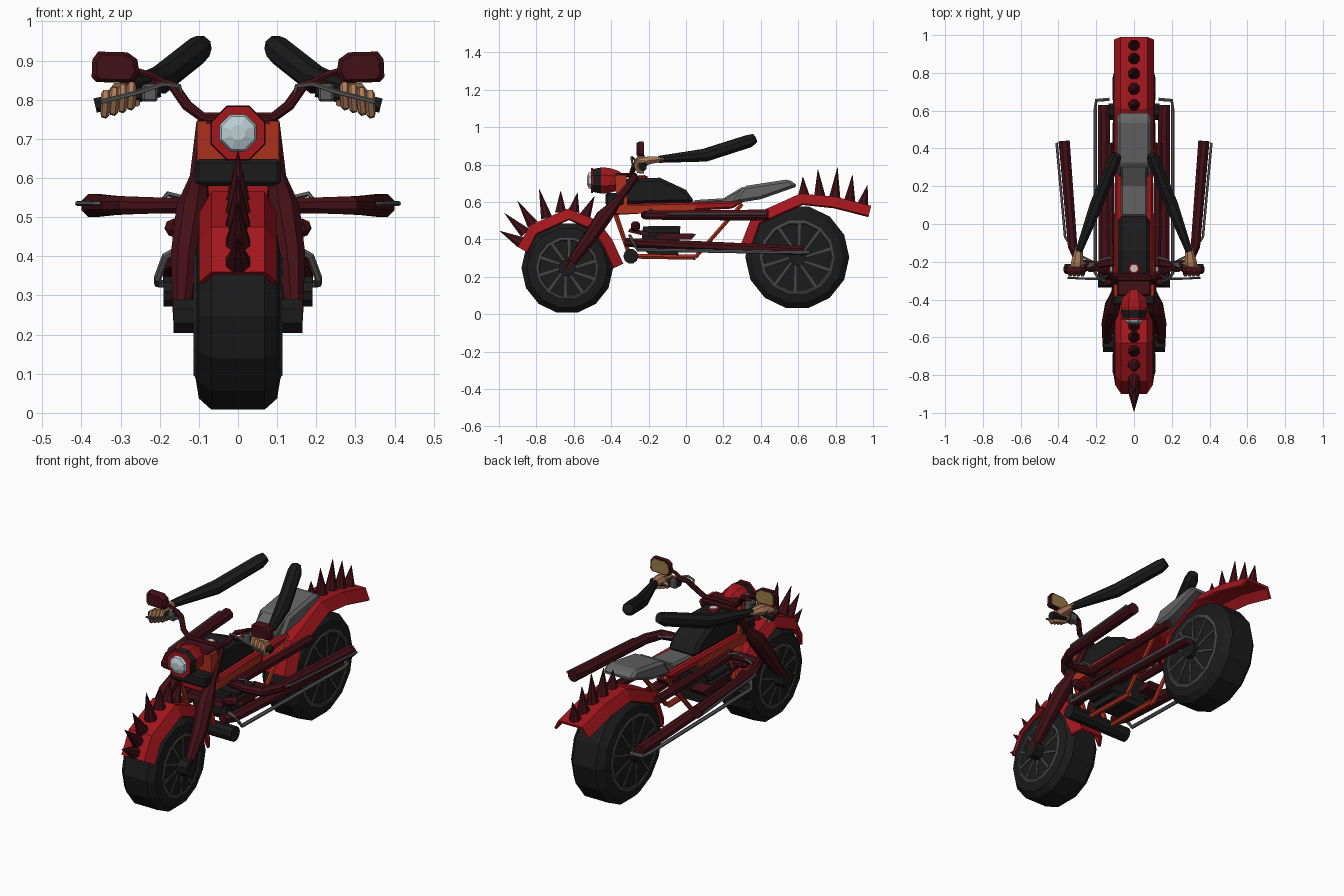
import bpy, bmesh, math
from mathutils import Vector as V

if "Cube" in bpy.data.objects:
    bpy.data.objects.remove(bpy.data.objects["Cube"])

MATS = {}
COLS = dict(red=(.36, .008, .012), orange=(.42, .03, .012), dark=(.055, .005, .008), black=(.011, .011, .011),
            rim=(.06, .06, .06), seat=(.13, .13, .13), steel=(.11, .11, .11), skin=(.42, .2, .1),
            glass=(.5, .62, .65), gold=(.3, .2, .06), white=(.8, .8, .8))


def finish(bm, name, col, mirror=False, bevel=0, solid=0):
    bmesh.ops.recalc_face_normals(bm, faces=bm.faces)
    me = bpy.data.meshes.new(name)
    bm.to_mesh(me)
    bm.free()
    if col not in MATS:
        MATS[col] = bpy.data.materials.new(col)
        MATS[col].diffuse_color = (*COLS[col], 1)
    me.materials.append(MATS[col])
    ob = bpy.data.objects.new(name, me)
    bpy.context.collection.objects.link(ob)
    if solid:
        m = ob.modifiers.new("solid", 'SOLIDIFY')
        m.thickness, m.offset = solid, -1
    if bevel:
        m = ob.modifiers.new("bevel", 'BEVEL')
        m.width, m.segments = bevel, 1
    if mirror:
        ob.modifiers.new("mirror", 'MIRROR')
    return ob


def tube(name, pts, radii, col, n=8, axis=None, mirror=False, bm=None, flat=1):
    """Rings swept along points; with an axis given it is a lathe."""
    own = bm is None
    bm = bm or bmesh.new()
    pts = [V(p) for p in pts]
    if not isinstance(radii, (list, tuple)):
        radii = [radii] * len(pts)
    u, rings = V((0, 0, 1)), []
    for i, (p, r) in enumerate(zip(pts, radii)):
        t = V(axis) if axis else (pts[min(i + 1, len(pts) - 1)] - pts[max(i - 1, 0)])
        t.normalize()
        if abs(u.dot(t)) > .97:
            u = V((0, 1, 0))
        u = (u - t * u.dot(t)).normalized()
        w = t.cross(u)
        angs = [2 * math.pi * (k + .5) / n for k in range(n)]
        rings.append([bm.verts.new(p + u * math.cos(a) * r * flat + w * math.sin(a) * r) for a in angs])
    for a, b in zip(rings, rings[1:]):
        for k in range(n):
            bm.faces.new((a[k], a[(k + 1) % n], b[(k + 1) % n], b[k]))
    bm.faces.new(rings[0])
    bm.faces.new(rings[-1])
    return finish(bm, name, col, mirror) if own else bm


def prism(name, prof, x0, x1, col, mirror=False, bevel=0):
    """Side profile (y, z) extruded from x0 to x1."""
    bm = bmesh.new()
    f = bm.faces.new([bm.verts.new((x0, y, z)) for y, z in prof])
    g = bmesh.ops.extrude_face_region(bm, geom=[f])
    bmesh.ops.translate(bm, vec=(x1 - x0, 0, 0), verts=[v for v in g['geom'] if isinstance(v, bmesh.types.BMVert)])
    return finish(bm, name, col, mirror, bevel)


def box(name, x, y, z, col, mirror=False, bevel=0):
    return prism(name, [(y[0], z[0]), (y[1], z[0]), (y[1], z[1]), (y[0], z[1])], x[0], x[1], col, mirror, bevel)


def fender(name, path, half):
    bm, rows = bmesh.new(), []
    for i, (y, z) in enumerate(path):
        a, b = path[max(i - 1, 0)], path[min(i + 1, len(path) - 1)]
        n = V((0, -(b[1] - a[1]), b[0] - a[0])).normalized()
        rows.append([bm.verts.new(V((x, y, z)) - n * d) for x, d in
                     ((-half, .055), (-half * .68, 0), (half * .68, 0), (half, .055))])
    for a, b in zip(rows, rows[1:]):
        for k in range(3):
            bm.faces.new((a[k], a[k + 1], b[k + 1], b[k]))
    finish(bm, name, 'red', solid=.014)


# Wheels: tyre, rim disc, spokes and hub
for nm, y, z, R, rr, hub in (("front", -.635, .247, .245, .165, .165), ("rear", .595, .305, .278, .2, .135)):
    s = R / .245
    prof = [(rr, -.108), (R * .88, -.1), (R, -.068), (R, .068), (R * .88, .1), (rr, .108)]
    tube(nm + "_tyre", [(x, y, z) for _, x in prof], [r for r, _ in prof], 'black', 14, axis=(1, 0, 0))
    prof = [(rr, .06), (rr, .108), (rr * .93, .112), (rr * .85, .1), (.03, .108)]
    tube(nm + "_rim", [(x, y, z) for _, x in prof], [r for r, _ in prof], 'rim', 14, axis=(1, 0, 0), mirror=True)
    bm = bmesh.new()
    for k in range(10):
        a = k * math.tau / 10
        p, q = [(.106, y + r * math.cos(a + o), z + r * math.sin(a + o)) for r, o in ((.03, 0), (rr * .93, .25))]
        tube("", [p, q], [.006, .011], 'rim', 4, bm=bm)
    finish(bm, nm + "_spokes", 'rim', True)
    tube(nm + "_hub", [(-hub, y, z), (hub, y, z)], .047, 'black', 8)

# Fenders with rows of spikes
fender("front_fender", [(-.9, .36), (-.835, .475), (-.63, .565), (-.47, .5), (-.395, .4), (-.335, .27)], .1)
fender("rear_fender", [(.29, .365), (.355, .53), (.61, .645), (.8, .628), (.99, .58)], .105)
spikes = [((-.885, .385), (-.995, .445)), ((-.86, .435), (-.97, .54)), ((-.82, .48), (-.9, .605)),
          ((-.745, .515), (-.785, .67)), ((-.67, .545), (-.67, .66)), ((-.6, .55), (-.58, .65)),
          ((-.54, .525), (-.49, .63)), ((.63, .635), (.625, .735)), ((.715, .63), (.705, .775)),
          ((.795, .622), (.81, .785)), ((.875, .605), (.89, .745)), ((.945, .585), (.97, .69))]
bm = bmesh.new()
for b, t in spikes:
    tube("", [(0, *b), (0, *t)], [.033, .001], 'dark', 8, bm=bm)
finish(bm, "fender_spikes", 'dark')

# Seat, tank and cap
prism("seat_front", [(.04, .59), (.04, .61), (.2, .62), (.31, .685), (.31, .6), (.25, .575)], -.07, .07, 'seat', bevel=.012)
prism("seat_rear", [(.24, .59), (.31, .685), (.55, .722), (.6, .685), (.4, .615)], -.09, .09, 'seat', bevel=.015)
prism("tank", [(-.37, .585), (-.38, .62), (-.33, .725), (-.14, .73), (0, .665), (.05, .595)], -.085, .085, 'black', bevel=.03)
tube("cap_ring", [(0, -.235, .72), (0, -.235, .74)], .03, 'red', 10)
tube("fuel_cap", [(0, -.235, .72), (0, -.235, .744)], .02, 'white', 10)

# Frame: main beam, neck, down tubes, lower rails
prism("main_beam", [(-.39, .53), (.25, .565), (.31, .605), (-.39, .59)], -.1, .1, 'red', bevel=.01)
prism("beam_side", [(-.37, .535), (.05, .55), (.05, .585), (-.37, .585)], .098, .107, 'orange', True)
prism("neck", [(-.37, .54), (-.31, .54), (-.32, .745), (-.38, .745)], -.105, .105, 'orange')
box("lower_clamp", (-.11, .11), (-.43, -.33), (.58, .648), 'black', bevel=.01)
box("upper_clamp", (-.09, .09), (-.38, -.26), (.73, .755), 'dark', bevel=.008)
tube("down_tube", [(.07, -.385, .56), (.07, -.3, .31), (.07, .05, .305)], .016, 'orange', 6, mirror=True)
tube("seat_strut", [(.085, .3, .59), (.085, .05, .305)], .012, 'orange', 6, mirror=True)

# Engine
prism("engine_block", [(-.24, .36), (-.2, .32), (-.04, .315), (-.03, .47), (-.23, .47)], -.1, .1, 'black')
for k in range(4):
    z = .35 + k * .035
    box("cooling_fin", (-.13, .13), (-.2, -.035), (z, z + .018), 'black')
prism("cylinder_cover", [(-.17, .4), (.03, .4), (.055, .43), (-.15, .435)], .06, .14, 'dark', True)
prism("front_cylinder", [(-.31, .44), (-.18, .41), (-.15, .43), (-.3, .46)], -.12, .12, 'dark')
tube("intake_pod", [(.1, -.27, .455), (.14, -.27, .465), (.17, -.27, .475), (.185, -.27, .48)], [.012, .025, .025, .01], 'dark', 8, mirror=True)
tube("foot_peg", [(-.19, -.295, .31), (.19, -.295, .31)], .04, 'black', 10)

# Fork and headlight
tube("fork", [(.085, -.27, .74), (.1, -.37, .6), (.115, -.44, .52), (.135, -.52, .4), (.145, -.645, .235)],
     [.022, .024, .044, .038, .022], 'dark', 8, mirror=True)
ly = (0, 1, 0)
tube("headlight_shell", [(0, y, .715) for y in (-.46, -.44, -.4, -.36, -.33)], [.073, .076, .07, .055, .03], 'red', 8, axis=ly)
tube("headlight_band", [(0, -.5, .715), (0, -.455, .715)], [.066, .075], 'black', 8, axis=ly)
tube("headlight_rim", [(0, -.507, .715), (0, -.497, .715)], .073, 'red', 8, axis=ly)
tube("headlight_lens", [(0, y, .715) for y in (-.5, -.52, -.53)], [.054, .045, .02], 'glass', 8, axis=ly)

# Handlebar, grips, levers and mirrors
tube("handlebar", [(0, -.29, .755), (.09, -.29, .755), (.13, -.28, .785), (.165, -.25, .835), (.2, -.235, .845),
                   (.24, -.23, .82)], .014, 'dark', 8, mirror=True)
tube("grip", [(.2, -.23, .825), (.365, -.23, .785)], .02, 'black', 8, mirror=True)
box("switch_box", (.205, .245), (-.255, -.205), (.795, .84), 'steel', True, .006)
tube("brake_lever", [(.14, -.26, .8), (.15, -.28, .835), (.19, -.29, .84), (.25, -.29, .82), (.35, -.285, .795)], .006, 'steel', 5, mirror=True)
tube("mirror_stalk", [(.19, -.235, .845), (.23, -.24, .865), (.28, -.24, .88)], .009, 'dark', 6, mirror=True)
for nm, ys, s, col in (("mirror_shell", (-.265, -.25, -.228), (.8, 1, 1), 'dark'), ("mirror_glass", (-.229, -.225), (.85, .85), 'gold')):
    bm, rings = bmesh.new(), []
    shape = ((-.06, -.015), (-.045, -.04), (.05, -.038), (.062, -.025), (.06, .02), (.045, .04), (-.03, .038), (-.055, .02))
    for y, k in zip(ys, s):
        rings.append([bm.verts.new((.312 + a * k, y, .883 + b * k)) for a, b in shape])
    for a, b in zip(rings, rings[1:]):
        for i in range(8):
            bm.faces.new((a[i], a[(i + 1) % 8], b[(i + 1) % 8], b[i]))
    bm.faces.new(rings[0])
    bm.faces.new(rings[-1])
    finish(bm, nm, col, True)

# Hands and sleeves
bm = bmesh.new()
tube("", [(.305, -.245, .81), (.3, -.2, .822), (.29, -.12, .83)], [.036, .032, .018], 'skin', 6, bm=bm, flat=.75)
for k in range(4):
    x, z = .272 + k * .022, .812 - k * .007
    tube("", [(x, -.22, z + .02), (x, -.255, z + .024), (x, -.268, z), (x + .002, -.255, z - .026), (x + .002, -.225, z - .028)],
         .012, 'skin', 6, bm=bm)
tube("", [(.285, -.2, .82), (.262, -.215, .805), (.258, -.245, .79)], [.014, .013, .009], 'skin', 6, bm=bm)
finish(bm, "hand", 'skin', True)
tube("sleeve", [(.292, -.145, .828), (.2, .1, .85), (.105, .335, .925), (.092, .365, .94)], [.02, .037, .036, .027], 'black', 8, mirror=True)

# Upper exhausts splayed outward, with chrome rails
tube("upper_exhaust", [(.09, -.2, .53), (.2, -.22, .53), (.29, -.205, .53), (.325, -.12, .53), (.37, .44, .53)],
     [.022, .022, .025, .027, .032], 'dark', 8, mirror=True)
tube("upper_rail", [(.1, -.17, .54), (.18, -.19, .56), (.2, -.21, .535), (.3, -.16, .535), (.365, -.07, .535), (.41, .43, .535)],
     .007, 'steel', 5, mirror=True)
# Straight side pipes near the beam
tube("side_pipe", [(.12, -.22, .53), (.13, .43, .53)], .024, 'dark', 8, mirror=True)
# Lower exhausts running to the rear hub
tube("lower_exhaust", [(.13, -.32, .385), (.155, -.25, .38), (.16, .63, .34)], [.03, .034, .034], 'dark', 8, mirror=True, flat=.8)
tube("lower_rail", [(.15, -.3, .42), (.185, -.29, .4), (.205, -.26, .345), (.205, .6, .33), (.2, .655, .33), (.13, .66, .33)],
     .01, 'steel', 6, mirror=True)

for m in bpy.data.materials:
    if m.users and not m.is_grease_pencil:
        m.use_nodes = True
        m.node_tree.nodes["Principled BSDF"].inputs["Base Color"].default_value = m.diffuse_color
